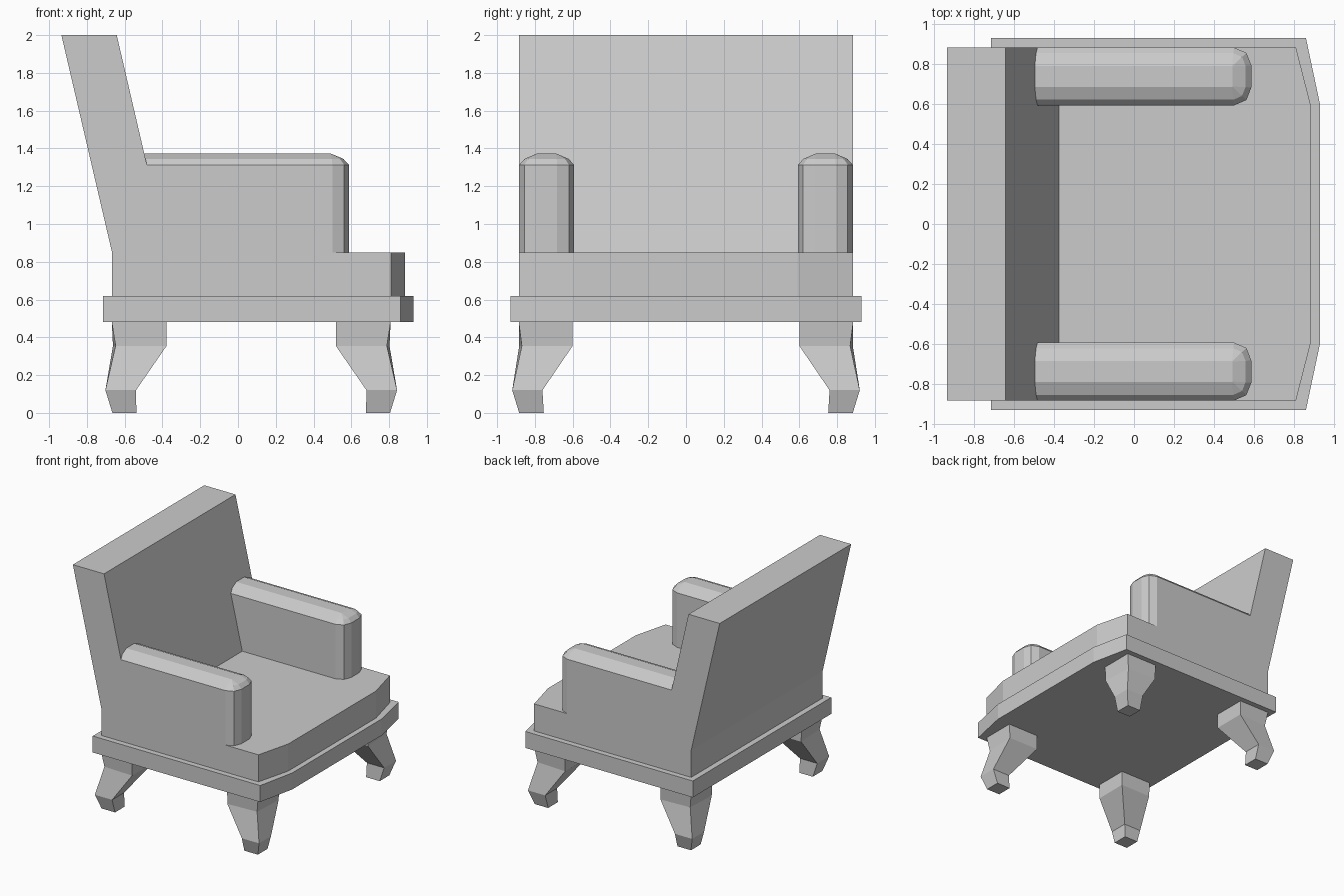
import bpy, bmesh

if "Cube" in bpy.data.objects:
    bpy.data.objects.remove(bpy.data.objects["Cube"])


def loft(name, loops):
    """Skin a stack of equal-length vertex loops and cap both ends."""
    bm = bmesh.new()
    rings = [[bm.verts.new(p) for p in loop] for loop in loops]
    n = len(rings[0])
    for a, b in zip(rings, rings[1:]):
        for i in range(n):
            j = (i + 1) % n
            bm.faces.new((a[i], a[j], b[j], b[i]))
    bm.faces.new(rings[0])
    bm.faces.new(rings[-1])
    bmesh.ops.recalc_face_normals(bm, faces=bm.faces)
    mesh = bpy.data.meshes.new(name)
    bm.to_mesh(mesh)
    bm.free()
    obj = bpy.data.objects.new(name, mesh)
    bpy.context.collection.objects.link(obj)
    return obj


def slab(name, back, side, corner, front, nose, z0, z1):
    """Horizontal slab with a shallow bowed front edge."""
    plan = [(back, -side), (corner, -side), (front, -nose),
            (front, nose), (corner, side), (back, side)]
    return loft(name, [[(x, y, z) for x, y in plan] for z in (z0, z1)])


# Base plate and seat
slab("base_plate", -0.715, 0.93, 0.86, 0.93, 0.60, 0.48, 0.62)
slab("seat", -0.667, 0.883, 0.81, 0.885, 0.59, 0.62, 0.85)

# Slanted backrest
profile = [(-0.667, 0.85), (-0.375, 0.85), (-0.642, 2.0), (-0.935, 2.0)]
loft("backrest", [[(x, y, z) for x, z in profile] for y in (-0.883, 0.883)])

# Armrests: rounded front in plan, rounded over the top
half = [(-0.6, 0.145), (0.5, 0.145), (0.562, 0.118), (0.587, 0.055)]
outline = half + [(x, -y) for x, y in reversed(half)]


def arm_ring(z, inset):
    ring = []
    for x, y in outline:
        core_y = 0.05 if y > 0 else -0.05
        core_x = min(x, 0.49)
        ring.append((x + (core_x - x) * inset, y + (core_y - y) * inset, z))
    return ring


arm_rings = [arm_ring(z, s) for z, s in
             ((0.85, 0), (1.313, 0), (1.345, 0.3), (1.372, 0.97))]
for label, sy in (("right", -1), ("left", 1)):
    loft(label + "_armrest",
         [[(x, sy * 0.738 + y, z) for x, y, z in r] for r in arm_rings])

# Legs: z, inner x, outer x, inner y, outer y, pull-in of the outer corner
leg_levels = [(0.48, 0.448, 0.738, 0.60, 0.885, 0.0),
              (0.355, 0.448, 0.732, 0.60, 0.883, 0.014),
              (0.12, 0.61, 0.772, 0.76, 0.92, 0.0),
              (0.0, 0.608, 0.735, 0.753, 0.883, 0.0)]
for end, sx in (("front", 1), ("back", -1)):
    for label, sy in (("right", -1), ("left", 1)):
        rings = []
        for z, xi, xo, yi, yo, c in leg_levels:
            plan = [(xi, yi), (xo, yi), (xo - c, yo - c), (xi, yo)]
            rings.append([(0.07 + sx * x, sy * y, z) for x, y in plan])
        loft(f"{end}_{label}_leg", rings)
